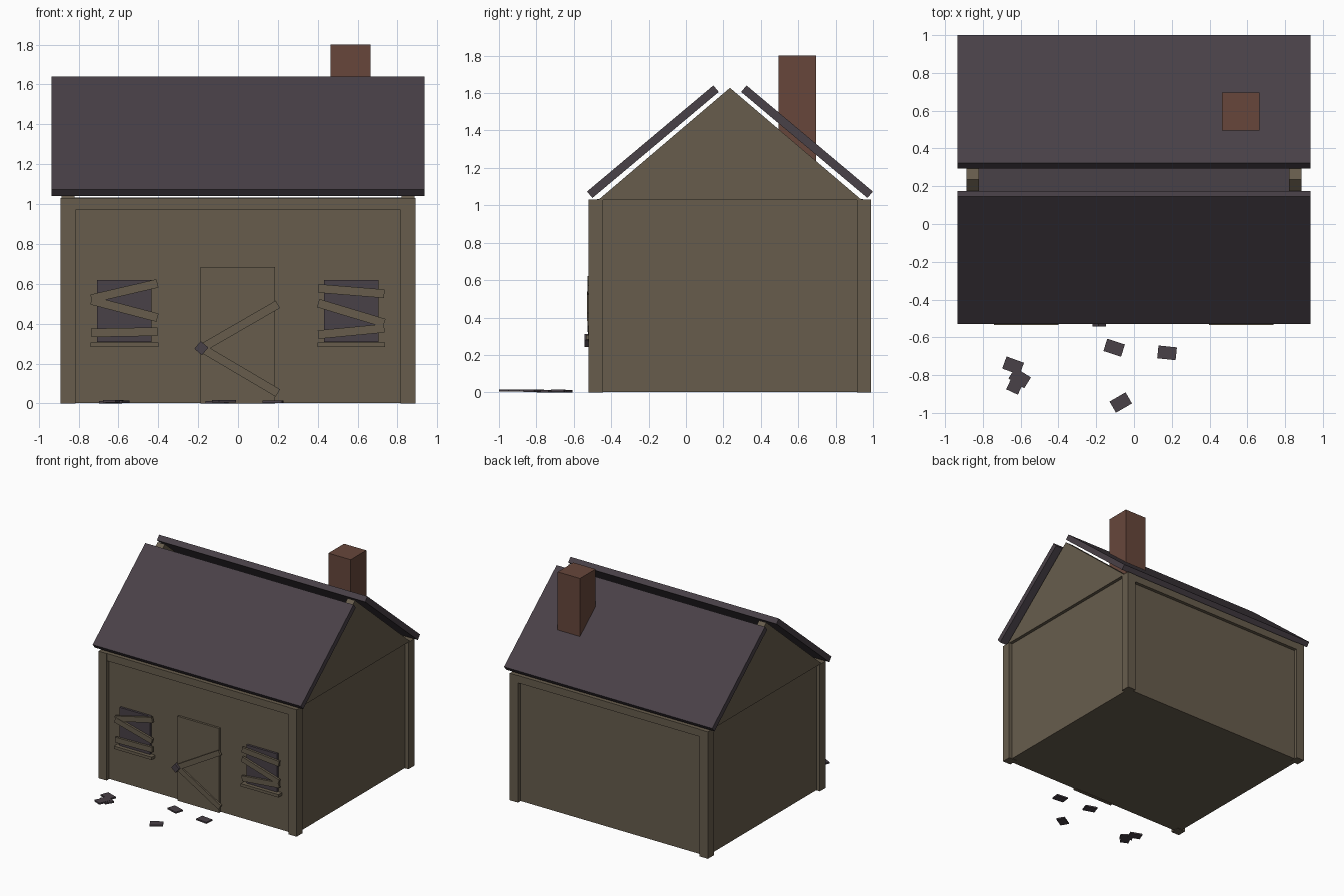
import bpy
import bmesh
from math import radians, atan2, hypot
from mathutils import Matrix

cube = bpy.data.objects.get("Cube")
if cube:
    bpy.data.objects.remove(cube, do_unlink=True)


def material(name, colour):
    m = bpy.data.materials.new(name)
    m.use_nodes = True
    m.diffuse_color = (*colour, 1)
    m.node_tree.nodes["Principled BSDF"].inputs["Base Color"].default_value = (*colour, 1)
    return m


WOOD = material("weathered_wood", (0.135, 0.108, 0.073))
SLATE = material("purple_slate", (0.066, 0.052, 0.063))
BRICK = material("red_brick", (0.135, 0.062, 0.044))
MID = 0.235  # centre line of the house along y


def finish(name, bm, mat):
    bmesh.ops.recalc_face_normals(bm, faces=bm.faces)
    mesh = bpy.data.meshes.new(name)
    bm.to_mesh(mesh)
    bm.free()
    mesh.materials.append(mat)
    obj = bpy.data.objects.new(name, mesh)
    bpy.context.collection.objects.link(obj)
    return obj


def block(name, centre, size, mat, axis="X", angle=0):
    bm = bmesh.new()
    bmesh.ops.create_cube(bm, size=1, matrix=Matrix.Translation(centre)
                          @ Matrix.Rotation(angle, 4, axis) @ Matrix.Diagonal((*size, 1)))
    return finish(name, bm, mat)


def span(name, x, y, z, mat):
    pairs = (x, y, z)
    return block(name, [(a + b) / 2 for a, b in pairs], [b - a for a, b in pairs], mat)


def plank(name, x1, z1, x2, z2, y):
    # Board nailed flat against the front, running between two points
    block(name, ((x1 + x2) / 2, y, (z1 + z2) / 2),
          (hypot(x2 - x1, z2 - z1), 0.018, 0.043), WOOD, "Y", -atan2(z2 - z1, x2 - x1))


# Walls and attic floor
span("walls", (-0.86, 0.86), (MID - 0.725, MID + 0.725), (0.003, 1.028), WOOD)
span("attic_floor", (-0.82, 0.82), (MID - 0.71, MID + 0.71), (1.02, 1.033), SLATE)

# Corner posts, eave beams, gables and roof slabs
for sx, side in ((-1, "right"), (1, "left")):
    for sy, end in ((-1, "front"), (1, "back")):
        block(f"{end}_{side}_post", (sx * 0.853, MID + sy * 0.717, 0.515),
              (0.074, 0.076, 1.03), WOOD)
    bm = bmesh.new()
    profile = [(MID - 0.705, 1.028), (MID + 0.705, 1.028), (MID, 1.628)]
    face = bm.faces.new([bm.verts.new((sx * 0.82, y, z)) for y, z in profile])
    grown = bmesh.ops.extrude_face_region(bm, geom=[face])["geom"]
    bmesh.ops.translate(bm, vec=(sx * 0.066, 0, 0),
                        verts=[v for v in grown if isinstance(v, bmesh.types.BMVert)])
    finish(f"{side}_gable", bm, WOOD)

for sy, end in ((-1, "front"), (1, "back")):
    block(f"{end}_eave_beam", (0, MID + sy * 0.717, 1.0), (1.64, 0.07, 0.06), WOOD)
    block(f"{end}_roof_slab", (0, MID + sy * 0.412, 1.34),
          (1.87, 0.882, 0.045), SLATE, "X", radians(-40 * sy))

# Chimney
span("chimney", (0.465, 0.665), (0.495, 0.695), (1.22, 1.8), BRICK)

# Boarded door with handle
span("door", (-0.188, 0.186), (-0.508, -0.48), (0, 0.685), WOOD)
plank("door_upper_board", -0.19, 0.272, 0.2, 0.497, -0.516)
plank("door_lower_board", -0.19, 0.282, 0.2, 0.052, -0.513)
block("door_handle", (-0.184, -0.53, 0.277), (0.05, 0.026, 0.05), SLATE, "Y", radians(40))

# Boarded windows
boards = {
    "right": (-0.57, [(0.525, 0.602), (0.517, 0.43), (0.354, 0.36)]),
    "left": (0.568, [(0.577, 0.55), (0.503, 0.403), (0.345, 0.377)]),
}
for side, (cx, heights) in boards.items():
    span(f"{side}_window", (cx - 0.137, cx + 0.137), (-0.508, -0.48), (0.308, 0.618), SLATE)
    span(f"{side}_window_sill", (cx - 0.17, cx + 0.17), (-0.535, -0.48), (0.283, 0.306), WOOD)
    for i, (za, zb) in enumerate(heights):
        plank(f"{side}_window_board_{i + 1}", cx - 0.166, za, cx + 0.166, zb, -0.517 - 0.003 * (i % 2))

# Fallen roof tiles on the ground
tiles = [(-0.64, -0.75, -20), (-0.605, -0.815, -32), (-0.625, -0.845, 65),
         (-0.105, -0.655, -18), (0.175, -0.682, -6), (-0.07, -0.945, 30)]
for i, (x, y, turn) in enumerate(tiles):
    block(f"fallen_tile_{i + 1}", (x, y, 0.006 + 0.002 * (i % 3)), (0.098, 0.068, 0.012),
          SLATE, "Z", radians(turn))
